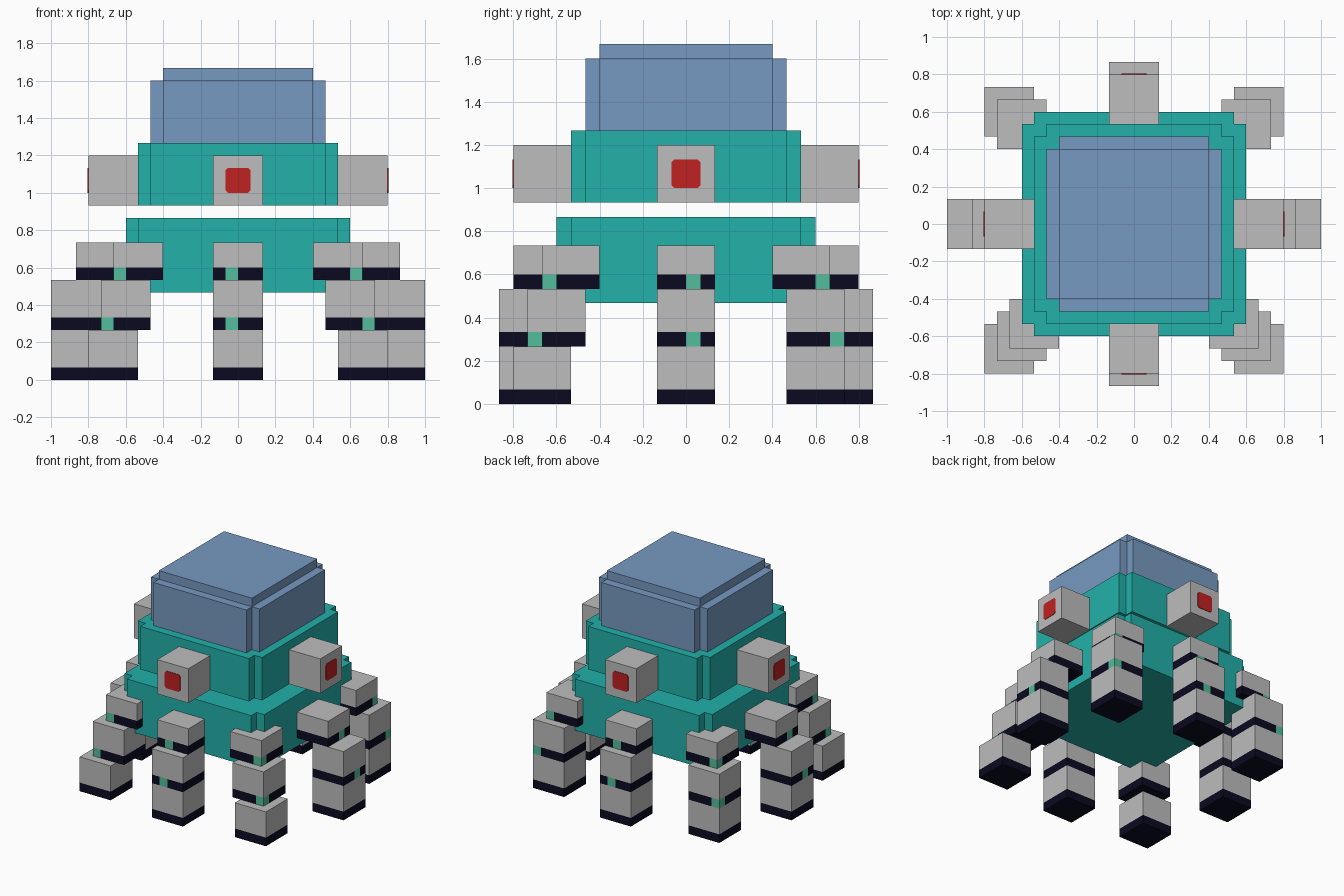
import bpy, bmesh
from mathutils import Vector

U = 1 / 15  # block size; all dimensions below are in blocks

if "Cube" in bpy.data.objects:
    bpy.data.objects.remove(bpy.data.objects["Cube"], do_unlink=True)


def material(name, rgb):
    lin = [(c / 255 / 12.92 if c < 11 else ((c / 255 + 0.055) / 1.055) ** 2.4) for c in rgb] + [1]
    m = bpy.data.materials.new(name)
    m.use_nodes = True
    m.diffuse_color = lin
    bsdf = m.node_tree.nodes["Principled BSDF"]
    bsdf.inputs["Base Color"].default_value = lin
    bsdf.inputs["Roughness"].default_value = 0.8
    return m


GREY = material("light grey", (189, 189, 189))
TEAL = material("teal", (34, 177, 169))
BLUE = material("dome blue", (119, 154, 193))
RED = material("lens red", (192, 33, 33))
DARK = material("dark navy", (10, 10, 32))
GREEN = material("light green", (84, 190, 155))


def finish(bm, name, mats):
    bmesh.ops.recalc_face_normals(bm, faces=bm.faces[:])
    bmesh.ops.scale(bm, vec=(U, U, U), verts=bm.verts[:])
    me = bpy.data.meshes.new(name)
    bm.to_mesh(me)
    bm.free()
    for m in mats:
        me.materials.append(m)
    ob = bpy.data.objects.new(name, me)
    bpy.context.collection.objects.link(ob)
    return ob


def box_bm(lo, hi):
    bm = bmesh.new()
    bmesh.ops.create_cube(bm, size=1)
    lo, hi = Vector(lo), Vector(hi)
    bmesh.ops.scale(bm, vec=hi - lo, verts=bm.verts[:])
    bmesh.ops.translate(bm, vec=(lo + hi) / 2, verts=bm.verts[:])
    return bm


def box(name, lo, hi, mat):
    return finish(box_bm(lo, hi), name, [mat])


def notched_block(name, r, z0, z1, mat):
    """Square block with a one-block notch cut from each vertical corner."""
    k = r - 1
    quarter = [(r, -k), (r, k), (k, k)]
    pts = []
    for i in range(4):
        pts += quarter
        quarter = [(-y, x) for x, y in quarter]
    bm = bmesh.new()
    face = bm.faces.new([bm.verts.new((x, y, z0)) for x, y in pts])
    ext = bmesh.ops.extrude_face_region(bm, geom=[face])
    top = [v for v in ext["geom"] if isinstance(v, bmesh.types.BMVert)]
    bmesh.ops.translate(bm, vec=(0, 0, z1 - z0), verts=top)
    return finish(bm, name, [mat])


def leg_segment(name, x, y, z0, z1, lamp=None):
    """Grey 4x4 block with a dark bottom band; lamp is the (x, y) corner of a lit block in it."""
    bm = box_bm((x, y, z0), (x + 4, y + 4, z1))
    cuts = [(2, z0 + 1)]
    if lamp:
        cuts += [(0, lamp[0]), (0, lamp[0] + 1), (1, lamp[1]), (1, lamp[1] + 1)]
    start = (x, y, z0)
    for axis, pos in cuts:
        if axis < 2 and not start[axis] < pos < start[axis] + 4:
            continue
        co, no = Vector(), Vector()
        co[axis], no[axis] = pos, 1
        bmesh.ops.bisect_plane(bm, geom=bm.verts[:] + bm.edges[:] + bm.faces[:],
                               plane_co=co, plane_no=no)
    for f in bm.faces:
        c = f.calc_center_median()
        f.normal_update()
        if c.z < z0 + 0.99:
            f.material_index = 1
            if lamp and abs(f.normal.z) < 0.5 and all(
                    lamp[i] - 0.01 < c[i] < lamp[i] + 1.01 for i in (0, 1)):
                f.material_index = 2
    return finish(bm, name, [GREY, DARK, GREEN])


# Body and dome
notched_block("lower_body", 9, 7, 13, TEAL)
notched_block("upper_body", 8, 14, 19, TEAL)
notched_block("dome", 7, 19, 24, BLUE)
box("dome_cap", (-6, -6, 24), (6, 6, 25), BLUE)

# Turrets with a red lens on the outer face
for side, (dx, dy) in {"front": (0, -1), "back": (0, 1), "left": (1, 0), "right": (-1, 0)}.items():
    cx, cy = dx * 10, dy * 10
    box(side + "_turret", (cx - 2, cy - 2, 14), (cx + 2, cy + 2, 18), GREY)
    bm = bmesh.new()
    ring = [(1, -.8), (1, .8), (.8, 1), (-.8, 1), (-1, .8), (-1, -.8), (-.8, -1), (.8, -1)]
    out = Vector((dx, dy, 0))
    across = Vector((-dy, dx, 0))
    up = Vector((0, 0, 1))
    centre = out * 11.99 + up * 16
    face = bm.faces.new([bm.verts.new(centre + across * a + up * b) for a, b in ring])
    ext = bmesh.ops.extrude_face_region(bm, geom=[face])
    bmesh.ops.translate(bm, vec=out * 0.07,
                        verts=[v for v in ext["geom"] if isinstance(v, bmesh.types.BMVert)])
    finish(bm, side + "_lens", [RED])

# Segment heights shared by every leg
LEVELS = [("upper", 8, 11), ("middle", 4, 8), ("lower", 0, 4)]

# Corner legs: inner corner (x, y) of each segment, lamp on the outer corner
CORNERS = {"front": (-1, [(6, 6), (7, 7), (8, 8)]), "back": (1, [(7, 6), (8, 7), (8, 7)])}
for end, (sy, inner) in CORNERS.items():
    for side, sx in (("left", 1), ("right", -1)):
        for (part, z0, z1), (ix, iy) in zip(LEVELS, inner):
            x = ix if sx > 0 else -ix - 4
            y = iy if sy > 0 else -iy - 4
            lamp = (x + (3 if sx > 0 else 0), y + (3 if sy > 0 else 0))
            leg_segment(f"{end}_{side}_leg_{part}", x, y, z0, z1, lamp if z0 else None)

# Middle legs: inner distance of each segment, lamp just off centre on the outer face
for s, end, side in ((-1, "front", "right"), (1, "back", "left")):
    for (part, z0, z1), dy, dx in zip(LEVELS, (8, 9, 9), (9, 11, 11)):
        y = dy if s > 0 else -dy - 4
        lamp = (0 if s > 0 else -1, y + (3 if s > 0 else 0))
        leg_segment(f"{end}_middle_leg_{part}", -2, y, z0, z1, lamp if z0 else None)
        x = dx if s > 0 else -dx - 4
        lamp = (x + (3 if s > 0 else 0), 0 if s > 0 else -1)
        leg_segment(f"{side}_middle_leg_{part}", x, -2, z0, z1, lamp if z0 else None)
